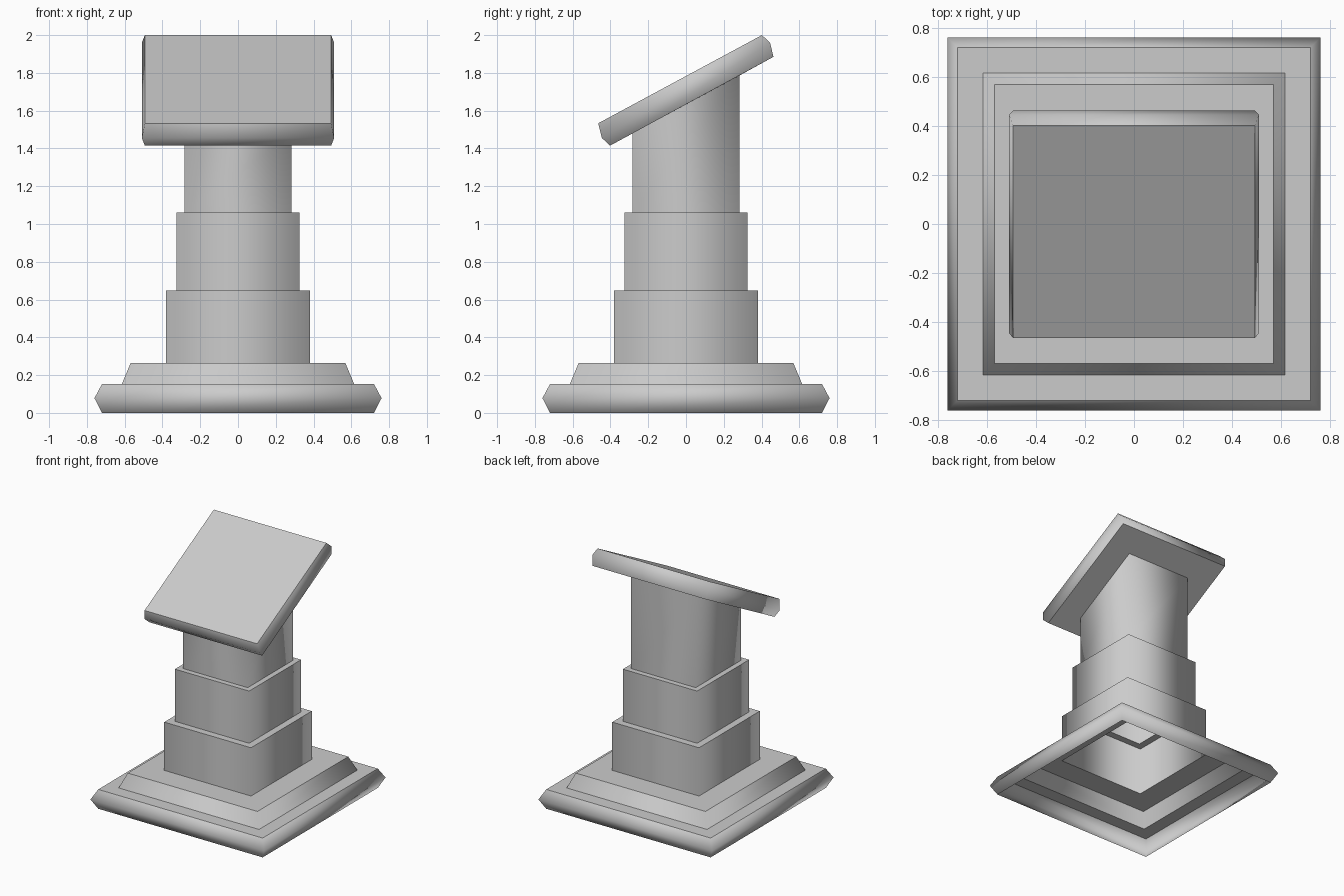
import bpy
import bmesh

if "Cube" in bpy.data.objects:
    bpy.data.objects.remove(bpy.data.objects["Cube"])

stone = bpy.data.materials.new("grey stone")
stone.diffuse_color = (0.6, 0.6, 0.6, 1)
stone.use_nodes = True
stone.node_tree.nodes["Principled BSDF"].inputs["Base Color"].default_value = stone.diffuse_color


def level(half, z):
    """Horizontal square ring."""
    return (half, -half, z, half, z)


def loft(name, rings, soft=(), cap=False):
    """Loft four-cornered rings (half width, front y, z, back y, z).
    Corners shade softly; ring edges stay crisp unless listed in soft."""
    bm = bmesh.new()
    loops = []
    for hx, yf, zf, yb, zb in rings:
        pts = [(-hx, yf, zf), (hx, yf, zf), (hx, yb, zb), (-hx, yb, zb)]
        loops.append([bm.verts.new(p) for p in pts])
    for a, b in zip(loops, loops[1:]):
        for i in range(4):
            j = (i + 1) % 4
            bm.faces.new((a[i], a[j], b[j], b[i]))
    if cap:
        bm.faces.new(loops[-1])
    for f in bm.faces:
        f.smooth = True
    for k, ring in enumerate(loops):
        for i in range(4):
            edge = bm.edges.get((ring[i], ring[(i + 1) % 4]))
            edge.smooth = k in soft
    mesh = bpy.data.meshes.new(name)
    bm.to_mesh(mesh)
    bm.free()
    mesh.materials.append(stone)
    obj = bpy.data.objects.new(name, mesh)
    bpy.context.collection.objects.link(obj)
    return obj


# Hollow plinth: rounded slab with a sloped step on top
loft("plinth", [level(0.72, 0), level(0.76, 0.078), level(0.72, 0.153),
                level(0.615, 0.153), level(0.568, 0.265), level(0.38, 0.265)],
     soft=(1,))

# Hollow stepped column, cut on a slant at the top
loft("column", [level(0.38, 0.265), level(0.38, 0.647), level(0.325, 0.647),
                level(0.325, 1.06), level(0.283, 1.06),
                (0.283, -0.283, 1.48, 0.283, 1.786)])

# Slanted top plate with bevelled rim, its underside joined to the column
loft("slanted_top", [(0.283, -0.283, 1.48, 0.283, 1.786),
                     (0.493, -0.402, 1.415, 0.463, 1.885),
                     (0.509, -0.445, 1.455, 0.445, 1.96),
                     (0.493, -0.465, 1.533, 0.402, 2.0)],
     soft=(2,), cap=True)
